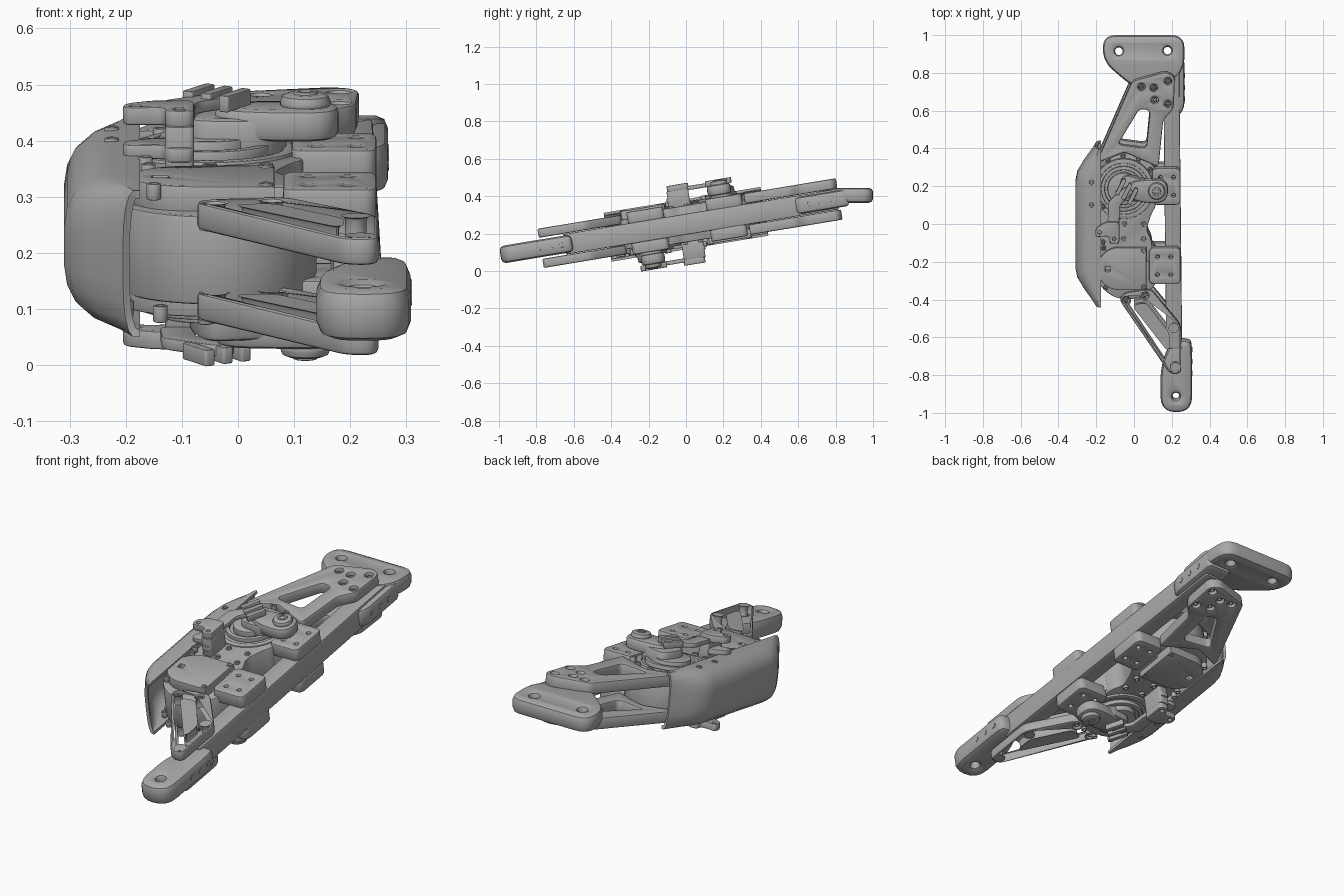
import bpy, bmesh, math
from mathutils import Matrix, Vector

if "Cube" in bpy.data.objects:
    bpy.data.objects.remove(bpy.data.objects["Cube"])

grey = bpy.data.materials.new("plain_grey")
grey.use_nodes = True
COL = (0.4, 0.4, 0.4, 1)
grey.diffuse_color = COL
grey.node_tree.nodes["Principled BSDF"].inputs["Base Color"].default_value = COL

ANGLE = math.radians(9.4)
C, S = math.cos(ANGLE), math.sin(ANGLE)
TILT = Matrix.Translation((0, 0, 0.25)) @ Matrix.Rotation(ANGLE, 4, "X")
FLIPS = {"one": [Matrix()],
         "both_sides": [Matrix(), Matrix.Diagonal((1, 1, -1, 1))],
         "turned": [Matrix(), Matrix.Diagonal((1, -1, -1, 1))]}
made = []


def finish(name, mesh, copies="one", frame=TILT):
    """Clean a mesh and place its mirrored or turned copies in the tilted frame."""
    bm = bmesh.new()
    bm.from_mesh(mesh)
    bmesh.ops.remove_doubles(bm, verts=bm.verts, dist=0.0002)
    bmesh.ops.recalc_face_normals(bm, faces=bm.faces)
    bm.to_mesh(mesh)
    bm.free()
    mesh.materials.clear()
    mesh.materials.append(grey)
    for i, flip in enumerate(FLIPS[copies]):
        data = mesh.copy()
        data.transform(frame @ flip)
        if flip.determinant() < 0:
            data.flip_normals()
        ob = bpy.data.objects.new(name if i == 0 else name + "_lower", data)
        bpy.context.collection.objects.link(ob)
        made.append(ob)


def rounded(pts, r):
    """Polygon with softened corners."""
    out, n = [], len(pts)
    for i in range(n):
        p, a, b = (Vector(pts[k % n]) for k in (i, i - 1, i + 1))
        t1, t2 = min(r, (a - p).length * 0.49), min(r, (b - p).length * 0.49)
        s, e = p + (a - p).normalized() * t1, p + (b - p).normalized() * t2
        for k in range(6):
            t = k / 5
            out.append(s * (1 - t) ** 2 + p * 2 * t * (1 - t) + e * t * t)
    return out


def circle(x, y, r, n=32):
    return [Vector((x + r * math.cos(2 * math.pi * k / n), y + r * math.sin(2 * math.pi * k / n)))
            for k in range(n)]


def box(x0, x1, y0, y1):
    return [(x0, y0), (x1, y0), (x1, y1), (x0, y1)]


def plate(name, outline, w0, w1, r=0.02, bevel=0.006, holes=(), copies="one", flat=False):
    """Filled outline with holes, extruded from w0 to w1 with rounded rims."""
    cu = bpy.data.curves.new(name, "CURVE")
    cu.dimensions, cu.fill_mode = "2D", "BOTH"
    cu.extrude, cu.bevel_depth = (w1 - w0) / 2 - bevel, bevel
    cu.offset, cu.bevel_resolution = -bevel, 1
    for loop in [rounded(outline, r) if r else outline] + list(holes):
        sp = cu.splines.new("POLY")
        sp.points.add(len(loop) - 1)
        for pt, (x, y) in zip(sp.points, loop):
            pt.co = (x, y if flat else (y + w1 * S) / C, 0, 1)
        sp.use_cyclic_u = True
    tmp = bpy.data.objects.new(name, cu)
    bpy.context.collection.objects.link(tmp)
    bpy.context.view_layer.update()
    mesh = bpy.data.meshes.new_from_object(tmp.evaluated_get(bpy.context.evaluated_depsgraph_get()))
    bpy.data.objects.remove(tmp)
    mesh.transform(Matrix.Translation((0, 0, (w0 + w1) / 2)))
    finish(name, mesh, copies, Matrix() if flat else TILT)


def disc(name, x, y, r, w0, w1, copies="turned", bevel=0.004, hole=0):
    holes = [circle(x, y, hole)] if hole else []
    plate(name, circle(x, y, r), w0, w1, 0, bevel, holes, copies)


def screws(spots, w, copies):
    for x, y in spots:
        disc("screw", x, y, 0.013, w - 0.03, w, copies, 0.003, 0.006)


# Long side bar and its two clamps
plate("side_bar", [(0.17, -0.66), (0.255, -0.66), (0.24, 0.8), (0.155, 0.8)], -0.055, 0.055, 0.01)
for name, x, y in (("front_clamp", 0.08, -0.32), ("rear_clamp", 0.095, 0.1)):
    spots = [(x + a, y + b) for a in (0.045, 0.115) for b in (0.05, 0.145)]
    plate(name, box(x, 0.247, y, y + 0.195), 0.05, 0.115, 0.03, 0.008,
          [circle(*s, 0.009, 12) for s in spots], "both_sides")

# Open truss arms, above and below the bar
rear_spots = [(0.04, 0.725), (0.105, 0.72), (0.18, 0.755), (0.11, 0.655), (0.18, 0.635)]
plate("rear_truss", [(-0.2, 0.32), (-0.01, 0.755), (0.17, 0.805), (0.217, 0.78), (0.21, 0.61),
                     (0.155, 0.55), (0.13, 0.3), (-0.05, 0.38)], 0.057, 0.112, 0.025, 0.008,
      [rounded([(-0.085, 0.42), (0.03, 0.61), (0.085, 0.6), (0.065, 0.4), (-0.01, 0.41)], 0.025)]
      + [circle(*s, 0.019, 16) for s in rear_spots], "both_sides")
front_spots = [(-0.042, -0.405), (0.06, -0.38), (0.21, -0.55), (0.218, -0.76)]
plate("front_truss", [(-0.08, -0.4), (0.19, -0.795), (0.25, -0.795), (0.25, -0.54),
                      (0.09, -0.345), (-0.05, -0.365)], 0.057, 0.106, 0.03, 0.008,
      [rounded([(0.0, -0.435), (0.06, -0.425), (0.18, -0.58), (0.18, -0.665)], 0.02)]
      + [circle(*s, 0.019, 16) for s in front_spots], "both_sides")
screws(rear_spots + front_spots, 0.1, "both_sides")

# End handles
plate("front_handle", [(0.14, -1.0), (0.308, -1.0), (0.308, -0.64), (0.29, -0.615),
                       (0.2, -0.615), (0.14, -0.76)], -0.047, 0.047, 0.085, 0.025,
      [circle(0.222, -0.915, 0.018, 20)])
plate("rear_handle_socket", [(0.13, 0.72), (0.2, 0.575), (0.245, 0.575), (0.267, 0.62),
                             (0.267, 0.86), (0.13, 0.86)], -0.045, 0.045, 0.025, 0.018)
plate("rear_handle", [(-0.165, 1.0), (0.267, 1.0), (0.267, 0.81), (0.13, 0.7), (0.0, 0.72),
                      (-0.165, 0.86)], 0.365, 0.445, 0.07, 0.022,
      [circle(-0.08, 0.915, 0.02, 20), circle(0.177, 0.918, 0.02, 20)], flat=True)


def side_screw(x, y):
    bm = bmesh.new()
    bmesh.ops.create_cone(bm, cap_ends=True, segments=16, radius1=0.016, radius2=0.013, depth=0.02,
                          matrix=Matrix.Translation((x, y, 0)) @ Matrix.Rotation(math.pi / 2, 4, "Y"))
    mesh = bpy.data.meshes.new("side_screw")
    bm.to_mesh(mesh)
    bm.free()
    finish("side_screw", mesh)


for k in range(3):
    side_screw(0.3, -0.8 + 0.063 * k)
    side_screw(0.259, 0.67 + 0.063 * k)

# Core body: two drums joined by a waisted block
disc("drum", -0.035, -0.225, 0.175, -0.08, 0.08, bevel=0.006)
plate("core_block", [(-0.18, -0.2), (0.1, -0.2), (0.095, -0.09), (0.065, -0.03), (0.095, 0.06),
                     (0.12, 0.1), (0.1, 0.22), (-0.18, 0.22)], -0.095, 0.1, 0.03)
screws([(-0.055, -0.08), (0.05, -0.08), (-0.05, 0.0), (0.05, 0.0)], 0.108, "turned")

# Square gearbox lid with rounded left side
lid = [(0.065, -0.35), (0.065, -0.125)] + [
    (-0.08 + 0.113 * math.cos(a), -0.2375 + 0.1125 * math.sin(a))
    for a in (math.pi / 2 + math.pi * k / 16 for k in range(17))]
plate("gearbox_lid", lid, 0.07, 0.125, 0, 0.004,
      [rounded(box(-0.152, -0.125, -0.252, -0.226), 0.003)], "turned")
screws([(0.05, -0.335), (0.05, -0.14), (-0.15, -0.34), (-0.16, -0.13)], 0.129, "turned")

# Pulley housing rings and rim screws
PX, PY = -0.055, 0.185
disc("housing_ring", PX, PY, 0.16, 0.06, 0.106, hole=0.135)
disc("housing_floor", PX, PY, 0.14, 0.06, 0.098)
disc("pulley", PX, PY, 0.12, 0.09, 0.118, hole=0.1)
disc("pulley_hub", PX, PY, 0.085, 0.09, 0.13)
screws([(PX + 0.172 * math.cos(a), PY + 0.172 * math.sin(a))
        for a in (math.radians(35 + 28 * k) for k in range(5))], 0.116, "turned")

# Crank arm with domed pivot
plate("crank_base", [(-0.095, 0.125), (0.06, 0.115), (0.1, 0.22), (-0.06, 0.265)],
      0.09, 0.165, 0.05, 0.012, copies="turned")
plate("crank_arm", [(-0.05, 0.14), (0.07, 0.105), (0.18, 0.115), (0.18, 0.235), (0.06, 0.235),
                    (-0.03, 0.22)], 0.125, 0.182, 0.06, 0.014, copies="turned")
disc("crank_pivot", 0.12, 0.172, 0.045, 0.17, 0.203, bevel=0.014)
disc("crank_pivot_cap", 0.12, 0.172, 0.022, 0.19, 0.208, bevel=0.003, hole=0.012)

# Latch lever: upright post, ears and toothed strip
ear = [(-0.205, -0.025), (-0.205, -0.07), (-0.13, -0.065), (-0.13, -0.105), (-0.078, -0.105),
       (-0.078, 0.01), (-0.15, 0.01)]
plate("latch_ear", ear, 0.185, 0.218, 0.02, 0.005,
      [circle(-0.182, -0.046, 0.009, 12), circle(-0.105, -0.08, 0.009, 12)], "turned")
plate("latch_lower_ear", ear, 0.125, 0.152, 0.02, 0.005, copies="turned")
plate("latch_post", box(-0.13, -0.078, -0.105, 0.01), 0.09, 0.19, 0.012, copies="turned")
plate("latch_link", [(-0.14, 0.0), (-0.078, 0.0), (-0.075, 0.1), (0.0, 0.17), (-0.04, 0.2),
                     (-0.135, 0.12)], 0.178, 0.2, 0.02, 0.004, copies="turned")
for k in range(3):
    x, y = -0.1 + 0.032 * k, 0.2 - 0.025 * k
    plate("latch_tooth", [(x, y - 0.04), (x + 0.018, y - 0.052), (x + 0.06, y + 0.03),
                          (x + 0.042, y + 0.042)], 0.18, 0.21, 0.006, 0.003, copies="turned")

# Curved side cover: C-section lofted along the length, ends tapering in
half = [(0, 0.132), (0.4, 0.132), (0.65, 0.122), (0.85, 0.1), (0.96, 0.07), (1, 0.035)]
section = half + [(k, -w) for k, w in reversed(half)]
stations = [(-0.425, 0.03), (-0.4, 0.045), (-0.34, 0.09), (-0.28, 0.125), (-0.23, 0.135)]
stations += [(-v, d) for v, d in reversed(stations)]
bm = bmesh.new()
rows = [[bm.verts.new((-0.175 - d * k, v, w)) for k, w in section] for v, d in stations]
for a, b in zip(rows, rows[1:]):
    for i in range(len(section) - 1):
        bm.faces.new((a[i], a[i + 1], b[i + 1], b[i]))
bmesh.ops.recalc_face_normals(bm, faces=bm.faces)
bmesh.ops.solidify(bm, geom=bm.faces[:], thickness=0.014)
cover = bpy.data.meshes.new("side_cover")
bm.to_mesh(cover)
bm.free()
finish("side_cover", cover)
screws([(-0.225, 0.22), (-0.225, 0.1), (-0.165, 0.09), (-0.165, -0.1)], 0.137, "turned")

# Smooth the rounded walls, keep the edges crisp
bpy.ops.object.select_all(action="DESELECT")
for ob in made:
    ob.select_set(True)
bpy.context.view_layer.objects.active = made[0]
bpy.ops.object.shade_smooth_by_angle(angle=math.radians(32))
